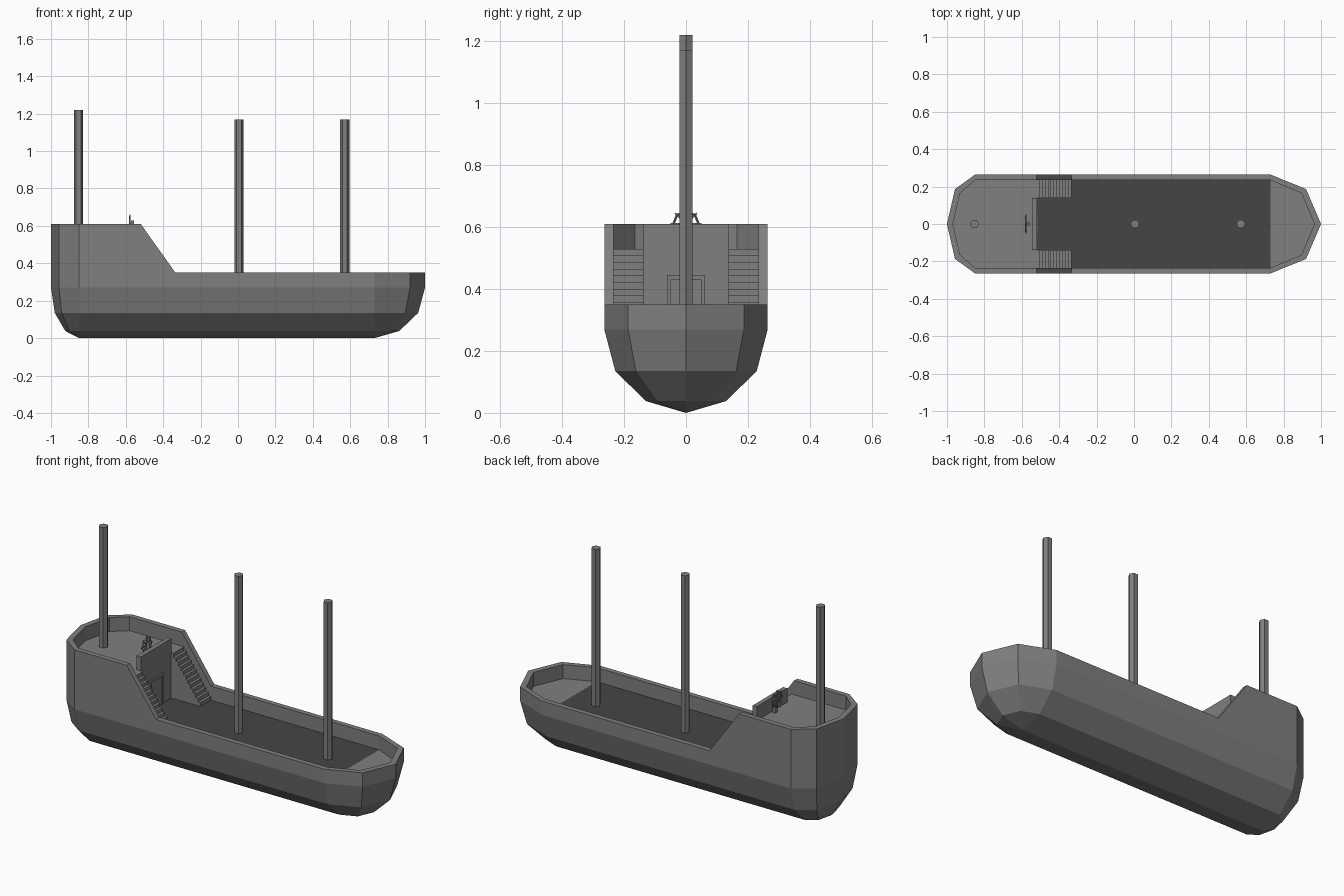
import bpy, bmesh, math
from mathutils import Matrix

if "Cube" in bpy.data.objects:
    bpy.data.objects.remove(bpy.data.objects["Cube"])

DECK, POOP, RAIL_LOW, RAIL_HIGH = 0.27, 0.53, 0.35, 0.61
STERN_X, BOW_X = -0.85, 0.73


def material(name, v):
    m = bpy.data.materials.new(name)
    m.diffuse_color = (v, v, v, 1)
    m.use_nodes = True
    m.node_tree.nodes["Principled BSDF"].inputs["Base Color"].default_value = m.diffuse_color
    return m


DARK = material("dark_grey", 0.215)
DECK_DARK = material("deck_grey", 0.06)


def finish(name, bm):
    bmesh.ops.remove_doubles(bm, verts=bm.verts, dist=0.0005)
    bmesh.ops.recalc_face_normals(bm, faces=bm.faces)
    me = bpy.data.meshes.new(name)
    bm.to_mesh(me)
    bm.free()
    me.materials.append(DARK)
    ob = bpy.data.objects.new(name, me)
    bpy.context.collection.objects.link(ob)
    return ob


def mirrored(half):
    # half outline runs stern to bow with its end points on the centreline
    return half + [(x, -y) for x, y in reversed(half[1:-1])]


def add_box(bm, x0, x1, y0, y1, z0, z1):
    m = Matrix.Translation(((x0 + x1) / 2, (y0 + y1) / 2, (z0 + z1) / 2))
    m = m @ Matrix.Diagonal((x1 - x0, y1 - y0, z1 - z0, 1))
    bmesh.ops.create_cube(bm, size=1, matrix=m)


def extrude_profile(bm, pts, y0, y1):
    # closed x-z profile made into a prism along y
    f = bm.faces.new([bm.verts.new((x, y0, z)) for x, z in pts])
    r = bmesh.ops.extrude_face_region(bm, geom=[f])
    vs = [v for v in r["geom"] if isinstance(v, bmesh.types.BMVert)]
    bmesh.ops.translate(bm, vec=(0, y1 - y0, 0), verts=vs)
    bm.faces.new([v for v in f.verts]) if not f.is_valid else None


OUTER = mirrored([(-1, 0), (-0.957, 0.187), (STERN_X, 0.264), (-0.52, 0.264),
                  (-0.335, 0.264), (BOW_X, 0.264), (0.92, 0.187), (1, 0)])
INNER = mirrored([(-0.968, 0), (-0.93, 0.165), (STERN_X, 0.234), (-0.52, 0.234),
                  (-0.335, 0.234), (BOW_X, 0.234), (0.895, 0.165), (0.965, 0)])


def shrink(p, s):
    # ends shrink towards the keel ends, sides shrink towards the centreline
    x, y = p
    cx = min(max(x, STERN_X), BOW_X)
    return cx + (x - cx) * s, y * s


def rail(x):
    return RAIL_HIGH if x < -0.5 else RAIL_LOW


# hull: stacked rings from keel to rail, over the rim and down to the deck
bm = bmesh.new()
rings = [[(*shrink(p, s), z) for p in OUTER]
         for s, z in ((0, 0), (0.49, 0.038), (0.865, 0.135), (1, 0.27))]
rings.append([(x, y, rail(x)) for x, y in OUTER])
rings.append([(x, y, rail(x)) for x, y in INNER])
rings.append([(x, y, DECK) for x, y in INNER])
vr = [[bm.verts.new(c) for c in r] for r in rings]
n = len(OUTER)
for a, b in zip(vr, vr[1:]):
    for i in range(n):
        j = (i + 1) % n
        bm.faces.new((a[i], a[j], b[j], b[i]))
# deck floor: dark main part and lighter bow part
main = bm.faces.new([v for v in vr[-1] if v.co.x < BOW_X + 0.01])
main.material_index = 1
bm.faces.new([v for v in vr[-1] if v.co.x > BOW_X - 0.01])
finish("hull", bm).data.materials.append(DECK_DARK)

# raised stern deck
bm = bmesh.new()
bm.faces.new([bm.verts.new((x, y, POOP)) for x, y in reversed(INNER) if x < -0.5])
stern = finish("stern_deck", bm)
if stern.data.polygons[0].normal.z < 0:
    stern.data.flip_normals()

# bulkhead under the stern deck and the parapet above it
bm = bmesh.new()
add_box(bm, -0.545, -0.52, -0.234, 0.234, DECK, POOP - 0.001)
finish("bulkhead", bm)
bm = bmesh.new()
add_box(bm, -0.545, -0.519, -0.138, 0.138, POOP - 0.01, RAIL_HIGH)
finish("parapet", bm)

# cabin door frame and panel
bm = bmesh.new()
for s in (-1, 1):
    add_box(bm, -0.522, -0.512, s * 0.055 - 0.007, s * 0.055 + 0.007, DECK, 0.43)
add_box(bm, -0.522, -0.512, -0.062, 0.062, 0.43, 0.445)
finish("door_frame", bm)
bm = bmesh.new()
add_box(bm, -0.522, -0.517, -0.048, 0.048, DECK, 0.43)
finish("door", bm)

# twin staircases
STEPS = 12
run, rise = 0.185 / STEPS, (POOP - DECK) / STEPS
prof = [(-0.52, DECK)]
for k in range(STEPS):
    x = -0.52 + run * k
    z = POOP - rise * k
    prof += [(x, z), (x + run, z)]
prof.append((-0.335, DECK))
for side, y0, y1 in (("left", 0.138, 0.234), ("right", -0.234, -0.138)):
    bm = bmesh.new()
    extrude_profile(bm, prof, y0, y1)
    finish(side + "_stairs", bm)

# six-sided masts
for name, x, top, base in (("rear_mast", -0.853, 1.22, POOP),
                           ("middle_mast", 0.005, 1.17, DECK),
                           ("front_mast", 0.571, 1.17, DECK)):
    bm = bmesh.new()
    m = Matrix.Translation((x, 0, (top + base) / 2 - 0.005))
    m = m @ Matrix.Rotation(math.pi / 6, 4, 'Z')
    bmesh.ops.create_cone(bm, cap_ends=True, segments=6, radius1=0.025,
                          radius2=0.025, depth=top - base + 0.01, matrix=m)
    finish(name, bm)

# steering wheel: octagonal rim with spokes, and its stand
WX, WZ = -0.578, 0.61
bpy.ops.mesh.primitive_torus_add(location=(WX, 0, WZ), rotation=(0, math.pi / 2, 0),
                                 major_radius=0.041, minor_radius=0.004,
                                 major_segments=8, minor_segments=4)
bpy.context.object.name = "wheel_rim"
bpy.context.object.data.materials.append(DARK)
bm = bmesh.new()
for k in range(4):
    m = Matrix.Translation((WX, 0, WZ)) @ Matrix.Rotation(math.pi * k / 4, 4, 'X')
    bmesh.ops.create_cube(bm, size=1, matrix=m @ Matrix.Diagonal((0.005, 0.006, 0.1, 1)))
finish("wheel_spokes", bm)
bm = bmesh.new()
add_box(bm, -0.572, -0.555, -0.009, 0.009, POOP, 0.63)
add_box(bm, -0.584, -0.57, -0.006, 0.006, WZ - 0.006, WZ + 0.006)
finish("wheel_stand", bm)
